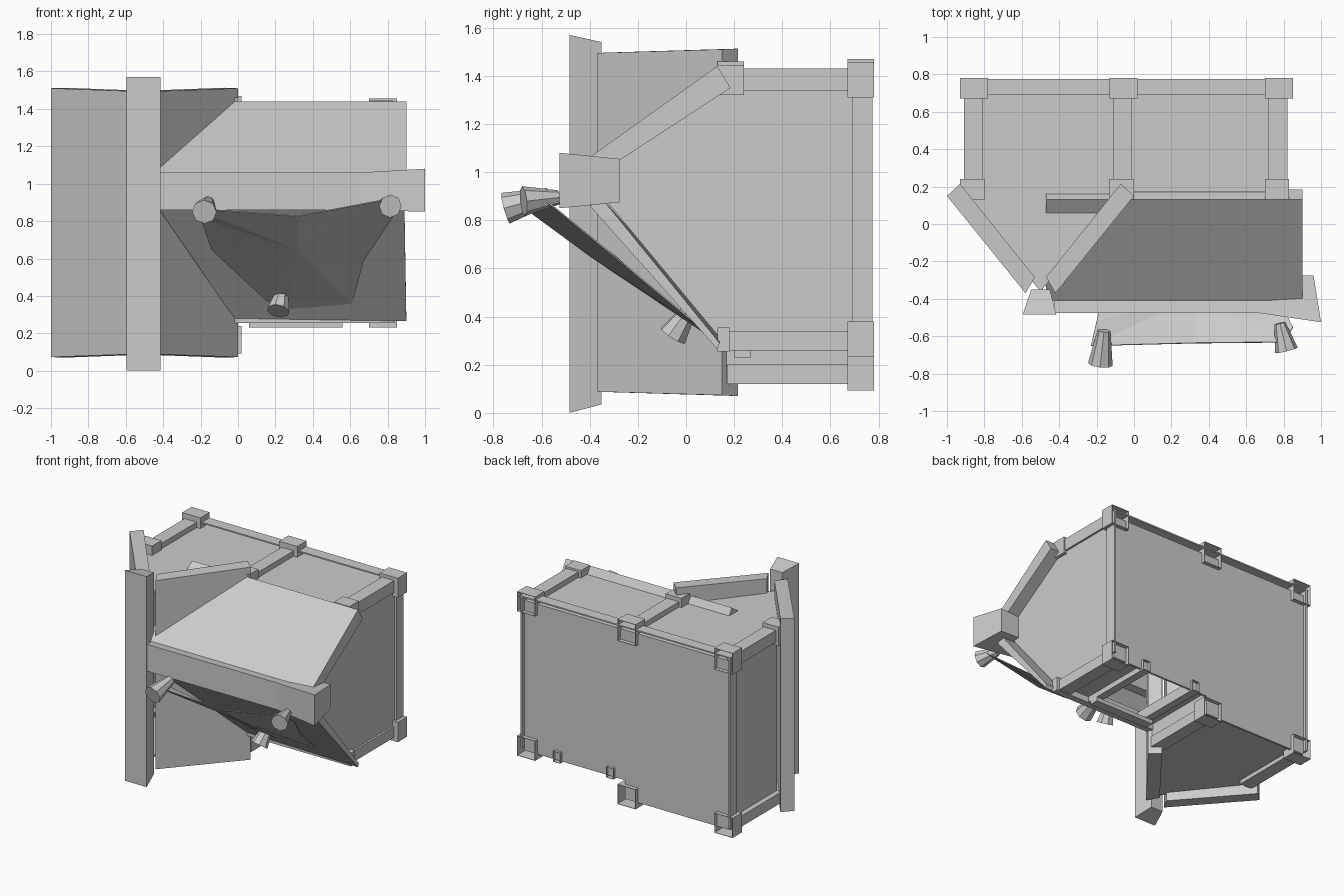
import bpy, bmesh
from mathutils import Vector

if "Cube" in bpy.data.objects:
    bpy.data.objects.remove(bpy.data.objects["Cube"])


def finish(name, bm):
    bmesh.ops.recalc_face_normals(bm, faces=bm.faces)
    me = bpy.data.meshes.new(name)
    bm.to_mesh(me)
    bm.free()
    ob = bpy.data.objects.new(name, me)
    bpy.context.collection.objects.link(ob)
    return ob


def loft(name, a, b, open_back=False):
    """Solid between two matching outlines, optionally without its rear face."""
    bm = bmesh.new()
    va, vb = [bm.verts.new(p) for p in a], [bm.verts.new(p) for p in b]
    bm.faces.new(va)
    bm.faces.new(vb)
    for i in range(len(va)):
        j = (i + 1) % len(va)
        bm.faces.new((va[i], va[j], vb[j], vb[i]))
    bmesh.ops.recalc_face_normals(bm, faces=bm.faces)
    if open_back:
        bmesh.ops.delete(bm, geom=[f for f in bm.faces if f.normal.y > 0.9], context='FACES')
    return finish(name, bm)


def plan(name, pts, z0, z1, open_back=False):
    return loft(name, [(x, y, z0) for x, y in pts], [(x, y, z1) for x, y in pts], open_back)


def side(name, pts, x0, x1):
    return loft(name, [(x0, y, z) for y, z in pts], [(x1, y, z) for y, z in pts])


def box(name, x0, x1, y0, y1, z0, z1, open_back=False):
    return plan(name, [(x0, y0), (x1, y0), (x1, y1), (x0, y1)], z0, z1, open_back)


def solidify(ob, t):
    m = ob.modifiers.new("thickness", 'SOLIDIFY')
    m.thickness = t


def open_node(name, x0, x1, z0, z1):
    """Corner bracket, hollow towards the back."""
    solidify(box(name, x0, x1, 0.67, 0.78, z0, z1, True), 0.004)


def nozzle(name, p, q, r0, r1):
    p, q = Vector(p), Vector(q)
    bm = bmesh.new()
    bmesh.ops.create_cone(bm, cap_ends=True, segments=8, radius1=r0, radius2=r1,
                          depth=(q - p).length)
    ob = finish(name, bm)
    ob.rotation_mode = 'QUATERNION'
    ob.rotation_quaternion = (q - p).to_track_quat('Z', 'Y')
    ob.location = (p + q) / 2


# Skin panels of the room: roof, floors, back and sides
plan("roof_panel", [(-0.86, 0.74), (0.79, 0.74), (0.79, 0.17), (-0.05, 0.17),
                    (-0.5, -0.36), (-0.95, 0.17), (-0.86, 0.19)], 1.375, 1.39)
plan("low_floor", [(-0.86, 0.74), (-0.03, 0.74), (-0.03, 0.17), (-0.5, -0.36),
                   (-0.95, 0.17), (-0.86, 0.19)], 0.15, 0.165)
back = [(-0.89, 0.13), (-0.02, 0.13), (-0.02, 0.27), (0.81, 0.27), (0.81, 1.39), (-0.89, 1.39)]
loft("back_wall", [(x, 0.735, z) for x, z in back], [(x, 0.75, z) for x, z in back])
box("left_wall", -0.87, -0.855, 0.17, 0.74, 0.14, 1.40)
box("step_wall", -0.035, -0.02, 0.15, 0.74, 0.14, 0.34)
side("right_wall", [(0.74, 1.39), (0.15, 1.39), (-0.33, 1.05), (-0.33, 0.88),
                    (0.15, 0.30), (0.74, 0.30)], 0.79, 0.805)
box("high_floor_left", -0.02, 0.08, 0.15, 0.74, 0.30, 0.315)
box("high_floor_right", 0.54, 0.79, 0.15, 0.74, 0.30, 0.315)

# Rim around the back wall
box("rear_top_rim", -0.91, 0.83, 0.69, 0.775, 1.42, 1.43)
box("rear_rim_left", -0.905, -0.89, 0.69, 0.775, 0.15, 1.42)
box("rear_rim_right", 0.81, 0.825, 0.69, 0.775, 0.30, 1.42)

# Frame beams running front to back, with brackets at both ends
for tag, x, low, up in (("left", -0.86, 0.12, 1.47), ("middle", -0.06, 0.12, 1.47),
                        ("right", 0.77, 0.26, 1.455)):
    box(tag + "_top_beam", x - 0.05, x + 0.05, 0.17, 0.70, 1.34, 1.43)
    box(tag + "_low_beam", x - 0.05, x + 0.05, 0.17, 0.70, low, low + 0.08)
    box(tag + "_front_top_node", x - 0.07, x + 0.06, 0.13, 0.24, 1.32, up - 0.01)
    open_node(tag + "_rear_top_node", x - 0.07, x + 0.08, 1.31, up)
    open_node(tag + "_rear_low_node", x - 0.07, x + 0.08, low - 0.028, low + 0.12)

# Hatch frame under the raised floor
for x in (0.06, 0.50):
    solidify(box("hatch_bar", x, x + 0.06, 0.17, 0.77, 0.26, 0.34, True), 0.004)
box("hatch_plate", 0.06, 0.56, 0.20, 0.27, 0.23, 0.26)
box("hatch_front_beam", -0.02, 0.84, 0.13, 0.18, 0.255, 0.355)

# Wedge bay: one angled wall, mirrored about x = -0.5
low = [(-1, 0.15, 0.073), (-0.93, 0.215, 0.07), (-0.53, -0.285, 0.085), (-0.58, -0.37, 0.088)]
top = [(x, y, 1.583 - z) for x, y, z in low]
loft("bay_wall_left", low, top)
loft("bay_wall_right", [(-1 - x, y, z) for x, y, z in low], [(-1 - x, y, z) for x, y, z in top])

# Upright post at the point of the wedge
loft("bay_post",
     [(-0.595, -0.485, 0), (-0.415, -0.485, 0), (-0.45, -0.35, 0.035), (-0.55, -0.35, 0.035)],
     [(-0.595, -0.485, 1.57), (-0.415, -0.485, 1.57), (-0.45, -0.35, 1.54), (-0.55, -0.35, 1.54)])

# Sloping nose panels
side("nose_top_panel", [(0.13, 1.44), (0.185, 1.35), (-0.29, 1.04), (-0.41, 1.055)], -0.47, 0.90)
loft("nose_low_panel",
     [(-0.02, 0.13, 0.28), (0.90, 0.13, 0.265), (0.89, -0.40, 0.86), (-0.42, -0.40, 0.86)],
     [(-0.02, 0.16, 0.33), (0.90, 0.14, 0.29), (0.89, -0.34, 0.88), (-0.42, -0.34, 0.88)])


# Nose beam, flaring at its free end
def section(x, xb, yf, z0, z1):
    return [(x, yf, z0), (x, yf, z1), (xb, -0.275, z1 - 0.025), (xb, -0.275, z0 + 0.025)]


loft("nose_beam", section(-0.42, -0.45, -0.475, 0.86, 1.06),
     section(0.66, 0.66, -0.475, 0.86, 1.06))
loft("nose_beam_end", section(0.66, 0.66, -0.475, 0.86, 1.06),
     section(1.0, 0.96, -0.525, 0.85, 1.08))

# Slanted, slightly dished tray under the nose
rim = [(-0.23, -0.65, 0.87), (0.32, -0.635, 0.83), (0.80, -0.63, 0.92), (0.85, -0.55, 0.86),
       (0.67, -0.22, 0.59), (0.61, 0.06, 0.36), (0.27, 0.08, 0.335), (0.15, 0.02, 0.38),
       (-0.14, -0.29, 0.65), (-0.2, -0.52, 0.82)]
bm = bmesh.new()
ring = [bm.verts.new(p) for p in rim]
mid = bm.verts.new((0.32, -0.39, 0.65))
for i, v in enumerate(ring):
    bm.faces.new((mid, v, ring[(i + 1) % len(ring)]))
solidify(finish("tray", bm), 0.006)

# Three eight-sided nozzles
nozzle("nozzle_left", (-0.16, -0.57, 0.90), (-0.18, -0.75, 0.85), 0.035, 0.066)
nozzle("nozzle_right", (0.78, -0.53, 0.895), (0.815, -0.675, 0.88), 0.03, 0.062)
nozzle("nozzle_low", (0.235, 0.01, 0.42), (0.215, -0.055, 0.32), 0.034, 0.062)
